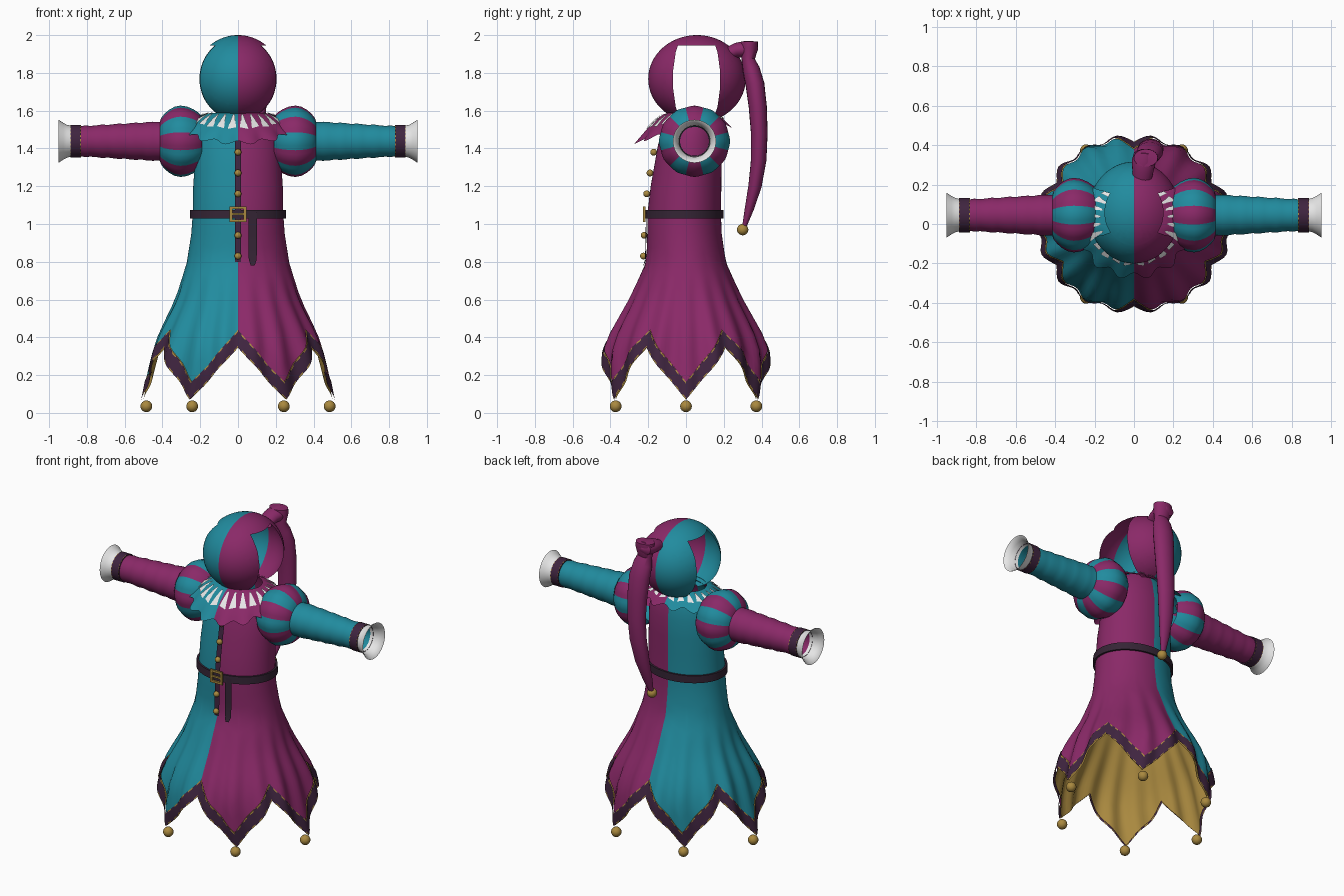
import bpy, bmesh, math
from math import sin, cos, pi, tau
from mathutils import Vector

if "Cube" in bpy.data.objects:
    bpy.data.objects.remove(bpy.data.objects["Cube"])


def material(name, rgb):
    m = bpy.data.materials.new(name)
    m.use_nodes = True
    m.diffuse_color = (*rgb, 1)
    m.node_tree.nodes["Principled BSDF"].inputs["Base Color"].default_value = (*rgb, 1)
    return m


TEAL = material("teal cloth", (0.015, 0.26, 0.345))
PINK = material("magenta cloth", (0.255, 0.022, 0.138))
GOLD = material("gold", (0.40, 0.25, 0.05))
TRIM = material("dark purple trim", (0.05, 0.018, 0.05))
BELT = material("belt leather", (0.035, 0.018, 0.035))
WHITE = material("white cloth", (0.8, 0.8, 0.8))


def finish(ob, mats):
    for m in mats:
        ob.data.materials.append(m)
    bpy.ops.object.select_all(action='DESELECT')
    ob.select_set(True)
    bpy.context.view_layer.objects.active = ob
    bpy.ops.object.shade_smooth_by_angle(angle=math.radians(40))
    return ob


def mesh(name, verts, faces, mats, pick=None):
    me = bpy.data.meshes.new(name)
    me.from_pydata(verts, [], faces)
    ob = bpy.data.objects.new(name, me)
    bpy.context.collection.objects.link(ob)
    if pick:
        for p in me.polygons:
            p.material_index = pick(p)
    return finish(ob, mats)


def loft(name, rings, mats, pick=None, wrap=False):
    """Skin closed rings; pick(row, column, centre) gives the material slot."""
    n, k = len(rings[0]), len(rings)
    verts = [v for r in rings for v in r]
    faces = [(i * n + j, i * n + (j + 1) % n,
              (i + 1) % k * n + (j + 1) % n, (i + 1) % k * n + j)
             for i in range(k if wrap else k - 1) for j in range(n)]
    rule = (lambda p: pick(p.index // n, p.index % n, p.center)) if pick else None
    return mesh(name, verts, faces, mats, rule)


def from_bmesh(name, bm, mats):
    me = bpy.data.meshes.new(name)
    bm.to_mesh(me)
    bm.free()
    ob = bpy.data.objects.new(name, me)
    bpy.context.collection.objects.link(ob)
    return finish(ob, mats)


def ball(name, loc, r, mat):
    bm = bmesh.new()
    bmesh.ops.create_uvsphere(bm, u_segments=20, v_segments=12, radius=r)
    from_bmesh(name, bm, [mat]).location = loc


def box(name, lo, hi, mat):
    v = [(x, y, z) for x in (lo[0], hi[0]) for y in (lo[1], hi[1]) for z in (lo[2], hi[2])]
    f = [(0, 1, 3, 2), (4, 6, 7, 5), (0, 4, 5, 1), (2, 3, 7, 6), (0, 2, 6, 4), (1, 5, 7, 3)]
    return mesh(name, v, f, [mat])


def strip(name, verts, mat):
    n = len(verts) // 2 - 1
    mesh(name, verts, [(2 * i, 2 * i + 2, 2 * i + 3, 2 * i + 1) for i in range(n)], [mat])


def half(row, col, c):
    return 1 if c.x > 0 else 0


# Tunic: height, half width, half depth, depth centre
PROFILE = [(1.58, .14, .11, .04), (1.53, .19, .14, .03), (1.42, .222, .168, .02),
           (1.2, .237, .187, 0), (1.05, .24, .195, -.01), (.95, .247, .197, -.008),
           (.8, .27, .21, 0), (.6, .328, .302, 0), (.42, .41, .40, 0),
           (.32, .44, .435, 0), (.2, .47, .44, 0), (.05, .50, .42, 0)]
COLS = 144
ANGLES = [tau * j / COLS for j in range(COLS)]


def tunic(t, z, off=0.0):
    for p, q in zip(PROFILE, PROFILE[1:]):
        if z >= q[0]:
            break
    f = (p[0] - z) / (p[0] - q[0])
    a, b, yc = (p[i] + (q[i] - p[i]) * f for i in (1, 2, 3))
    fade = min(1, max(0, (.75 - z) / .4))
    off += .013 * fade * cos(18 * t)
    broad = 1 + .07 * fade * sin(3 * t) ** 2      # flatter sides between the points
    return Vector(((a + off) * broad * cos(t), yc + (b + off) * sin(t), z))


def hem(t):
    f = (t * 6 / tau) % 1
    return .07 + .275 * (1 - abs(2 * f - 1))


TOP, BAND, EDGE, STEPS = .95, .095, .01, 10
fixed = [1.58, 1.53, 1.47, 1.42, 1.3, 1.2, 1.05]


def skirt_ring(s, off=0.0):
    return [tunic(t, TOP + (hem(t) + BAND - TOP) * s / STEPS, off) for t in ANGLES]


rings = [[tunic(t, z) for t in ANGLES] for z in fixed]
rings += [skirt_ring(s) for s in range(STEPS + 1)]
loft("tunic", rings, [TEAL, PINK], half)

# Hem trim with gold stitches along both edges, and the lining inside
levels = [BAND, BAND - EDGE, BAND / 2, EDGE, 0]
loft("hem_trim", [[tunic(t, hem(t) + h, .004) for t in ANGLES] for h in levels],
     [TRIM, GOLD], lambda r, c, p: int(r in (0, 3) and c % 2))
lining = [skirt_ring(s, -.01) for s in range(STEPS + 1)]
lining.append([tunic(t, hem(t) + .004, -.008) for t in ANGLES])
loft("skirt_lining", lining, [GOLD])

for i in range(6):
    t = tau * i / 6
    ball("hem_bell", (.485 * cos(t), .43 * sin(t), .035), .031, GOLD)

# Front placket, buttons, belt and buckle
FRONT = -pi / 2
heights = [1.45 - .65 * i / 14 for i in range(15)]
strip("placket", [tunic(FRONT, z, .01) + Vector((x, 0, 0))
                  for z in heights for x in (-.017, .017)], TRIM)
for i in range(6):
    if i != 3:
        ball("button", tunic(FRONT, 1.38 - .11 * i, .016), .018, GOLD)

loft("belt", [[tunic(t, z, o) for t in ANGLES]
              for z, o in ((1.028, .002), (1.028, .014), (1.075, .014), (1.075, .002))],
     [BELT], wrap=True)
y = tunic(FRONT, 1.05, .014).y
for s in (-1, 1):
    box("buckle_side", (s * .036 - .008, y - .008, 1.015), (s * .036 + .008, y + .004, 1.09), GOLD)
    box("buckle_bar", (-.044, y - .008, 1.052 + s * .034 - .007),
        (.044, y + .004, 1.052 + s * .034 + .007), GOLD)
box("buckle_tongue", (-.036, y - .009, 1.047), (.036, y, 1.058), GOLD)
verts = []
for z, w in ((1.06, .022), (1.0, .022), (.9, .022), (.81, .021), (.78, .01)):
    p = tunic(FRONT + .2, z, .012)
    verts += [(.078 - w, p.y, z), (.078 + w, p.y + .004, z)]
strip("belt_tail", verts, BELT)


# Scalloped collar with white rays
def collar(t, f, lift=0.0):
    s = -sin(t)
    front = max(0, s)
    a, b = .14 + .155 * f, .115 + (.17 if s > 0 else .10) * f
    k = 1 + .06 * f * f * cos(14 * t)
    low = 1.52 - .09 * front - .01 * cos(14 * t)
    return Vector((a * k * cos(t), .02 + b * k * sin(t),
                   1.588 - (1.588 - low) * f ** 1.5 + lift))


loft("collar", [[collar(t, i / 8) for t in ANGLES] for i in range(9)], [TEAL, PINK], half)
verts, faces = [], []
for i in range(24):
    c = tau * (i + .5) / 24
    for f, w in ((.2, .025), (.45, .06), (.68, .09)):
        verts += [collar(c - w, f, .008), collar(c + w, f, .008)]
    for k in (0, 2):
        faces.append([6 * i + k + d for d in (0, 2, 3, 1)])
mesh("collar_rays", verts, faces, [WHITE])


# Sleeves, mirrored by side with swapped cloth
def round_x(side, prof, n=48, lobes=0):
    return [[(side * x, .045 + r * cos(t) * (1 - lobes * sin(6 * t) ** 2),
              1.438 + r * sin(t) * (1 - lobes * sin(6 * t) ** 2))
             for t in (tau * (j + 2) / n for j in range(n))] for x, r in prof]


PUFF = [(.19, .13), (.205, .148), (.235, .169), (.27, .184), (.305, .189), (.335, .183),
        (.365, .167), (.39, .145), (.408, .122), (.415, .1)]
for side, word, arm, other in ((1, "left", TEAL, PINK), (-1, "right", PINK, TEAL)):
    loft(word + "_puff", round_x(side, PUFF, 48, .025), [other, arm],
         lambda r, c, p: (c // 4) % 2)
    sleeve = [(.36 + .03 * i, .108 - .0018 * i + .0025 * sin(i * 2.2)) for i in range(18)]
    loft(word + "_sleeve", round_x(side, sleeve), [arm])
    loft(word + "_cuff_band",
         round_x(side, [(.832, .08), (.832, .087), (.836, .087), (.884, .087), (.888, .087), (.888, .08)]),
         [TRIM, GOLD], lambda r, c, p: int(r in (1, 3) and c % 2))
    loft(word + "_cuff_flare", round_x(side, [(.868, .08), (.9, .084), (.925, .097), (.95, .114),
                                              (.947, .108), (.92, .09), (.868, .078)]), [WHITE])

# Hood and mask: one shell with a see-through gap on each side
bm = bmesh.new()
bmesh.ops.create_uvsphere(bm, u_segments=64, v_segments=40, radius=1)
for v in bm.verts:
    v.co = Vector((v.co.x * .232, v.co.y * .258 + .058, v.co.z * .232 + 1.768))
planes = [(Vector((0, 0, 1.945)), Vector((0, 0, 1)))]
for s in (-1, 1):
    for k in range(-2, 3):
        c, h = cos(k * .33), sin(k * .33)
        planes.append((Vector((0, .056 + s * .124 * c, 1.765 + .3 * h)),
                       Vector((0, s * c / .124, h / .3)).normalized()))
for co, no in planes + [(Vector((0, 0, 1.56)), Vector((0, 0, 1)))]:
    bmesh.ops.bisect_plane(bm, geom=bm.verts[:] + bm.edges[:] + bm.faces[:],
                           plane_co=co, plane_no=no)
gone = []
for f in bm.faces:
    c = f.calc_center_median()
    if c.z < 1.56 or all((c - co).dot(no) < 0 for co, no in planes):
        gone.append(f)
    f.material_index = 1 if c.x > 0 else 0
bmesh.ops.delete(bm, geom=gone, context='FACES')
from_bmesh("hood", bm, [TEAL, PINK])


# Hood tail: knotted stub and long hanging tube
def tube(name, path, mat, n=20):
    out = []
    pts = [Vector(p[:3]) for p in path]
    for i, p in enumerate(pts):
        d = (pts[min(i + 1, len(pts) - 1)] - pts[max(i - 1, 0)]).normalized()
        u = Vector((1, 0, 0))
        u = (u - d * u.dot(d)).normalized()
        w = d.cross(u)
        r = path[i][3]
        out.append([p + u * (r * 1.35 * cos(tau * j / n)) + w * (r * sin(tau * j / n))
                    for j in range(n)])
    return loft(name, out, [mat])


tube("tail_knot", [(.04, .22, 1.90, .035), (.045, .27, 1.92, .04), (.05, .32, 1.925, .045),
                   (.055, .36, 1.93, .04), (.055, .38, 1.93, .012), (.055, .381, 1.93, .001)], PINK)
tube("hood_tail", [(.06, .335, 1.968, .001), (.06, .335, 1.965, .045), (.06, .335, 1.93, .046),
                   (.065, .33, 1.87, .035), (.07, .345, 1.82, .045), (.08, .365, 1.74, .05),
                   (.085, .38, 1.62, .048), (.085, .388, 1.48, .044), (.075, .385, 1.34, .041),
                   (.06, .365, 1.2, .035), (.045, .335, 1.08, .024), (.035, .31, .99, .012)], PINK)
ball("tail_bell", (.035, .30, .97), .03, GOLD)
